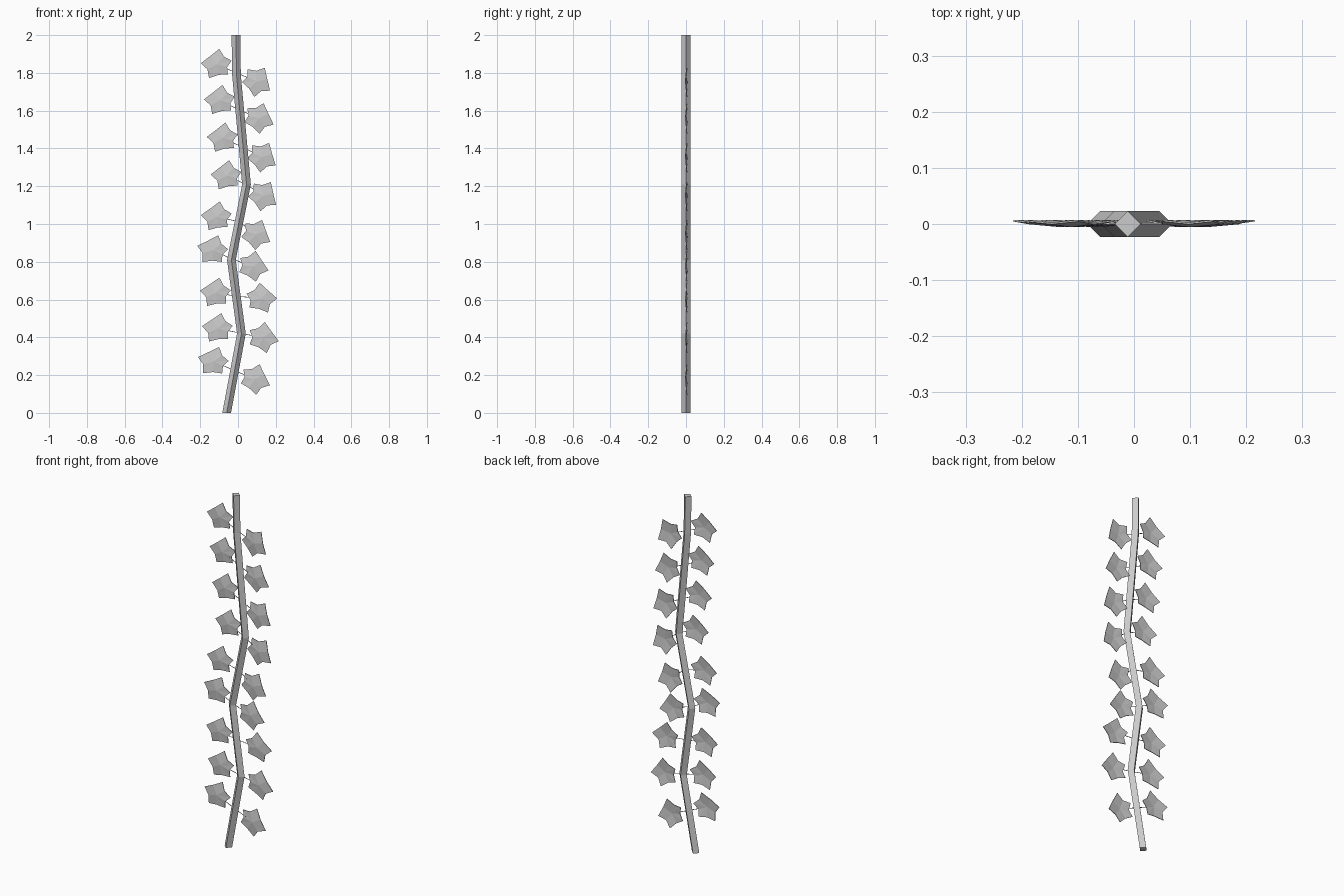
import bpy, bmesh, math
from mathutils import Vector

if "Cube" in bpy.data.objects:
    bpy.data.objects.remove(bpy.data.objects["Cube"])


def mesh_object(name, verts, faces):
    me = bpy.data.meshes.new(name)
    me.from_pydata(verts, [], faces)
    ob = bpy.data.objects.new(name, me)
    bpy.context.collection.objects.link(ob)
    bm = bmesh.new()
    bm.from_mesh(me)
    bmesh.ops.recalc_face_normals(bm, faces=bm.faces)
    bm.to_mesh(me)
    bm.free()
    return ob


# Four-sided stem swept along a zigzag path
PATH = [(-0.06, 0), (0.018, 0.42), (-0.035, 0.81), (0.045, 1.21), (-0.008, 1.79), (-0.011, 2)]
W = 0.023
verts, faces = [], []
for x, z in PATH:
    verts += [(x - W, 0, z), (x, -W, z), (x + W, 0, z), (x, W, z)]
for i in range(len(PATH) - 1):
    for k in range(4):
        a, b = i * 4 + k, i * 4 + (k + 1) % 4
        faces.append((a, b, b + 4, a + 4))
n = len(verts)
faces += [(0, 1, 2, 3), (n - 4, n - 3, n - 2, n - 1)]
mesh_object("stem", verts, faces)


def stem_x(z):
    for (x0, z0), (x1, z1) in zip(PATH, PATH[1:]):
        if z <= z1:
            return x0 + (x1 - x0) * (z - z0) / (z1 - z0)


# Lobed leaf: five tips (angle, radius) with shallow notches between them
TIPS = [(0, 0.085), (95, 0.083), (162, 0.08), (218, 0.078), (296, 0.083)]


def leaf(name, cx, cz, side, turn):
    verts = [(cx, -0.004, cz)]
    for i, (a, r) in enumerate(TIPS):
        b = TIPS[(i + 1) % 5][0] + (360 if i == 4 else 0)
        for ang, rad, y in ((a, r, 0.006), ((a + b) / 2, 0.056, 0.001)):
            t = math.radians(ang + turn)
            verts.append((cx + side * rad * math.cos(t), y, cz + rad * math.sin(t)))
    ob = mesh_object(name, verts, [(0, k + 1, (k + 1) % 10 + 1) for k in range(10)])
    mod = ob.modifiers.new("thickness", "SOLIDIFY")
    mod.thickness = 0.003
    mod.offset = 0


# Thin three-sided stalk from the stem to a leaf
def stalk(name, p, q):
    d = (q - p).normalized()
    u, v = Vector((0, 1, 0)), d.cross(Vector((0, 1, 0)))
    vs = []
    for c in (p, q):
        for k in range(3):
            t = k * math.tau / 3
            vs.append(c + 0.002 * (math.cos(t) * u + math.sin(t) * v))
    mesh_object(name, vs, [(0, 1, 4, 3), (1, 2, 5, 4), (2, 0, 3, 5), (0, 1, 2), (3, 4, 5)])


# Leaf centres (x, z, turn) from top to bottom
LEFT = [(-.112, 1.845, 4), (-.095, 1.654, 4), (-.08, 1.455, 4), (-.06, 1.256, 4), (-.112, 1.038, 6),
        (-.133, .862, 15), (-.117, .635, 8), (-.107, .447, 8), (-.13, .272, 16)]
RIGHT = [(.1, 1.755, -35), (.11, 1.56, -23), (.127, 1.355, -32), (.132, 1.15, -35), (.095, .945, -28),
         (.079, .776, -15), (.122, .606, 0), (.132, .398, -12), (.09, .178, -22)]
for i, pair in enumerate(zip(LEFT, RIGHT)):
    z = 1.80 - 0.197 * i
    root = Vector((stem_x(z), 0, z))
    for word, side, (cx, cz, turn) in (("left", -1, pair[0]), ("right", 1, pair[1])):
        leaf(f"{word}_leaf_{i + 1}", cx, cz, side, turn)
        c = Vector((cx, 0, cz))
        stalk(f"{word}_stalk_{i + 1}", root, c + (root - c).normalized() * 0.045)
